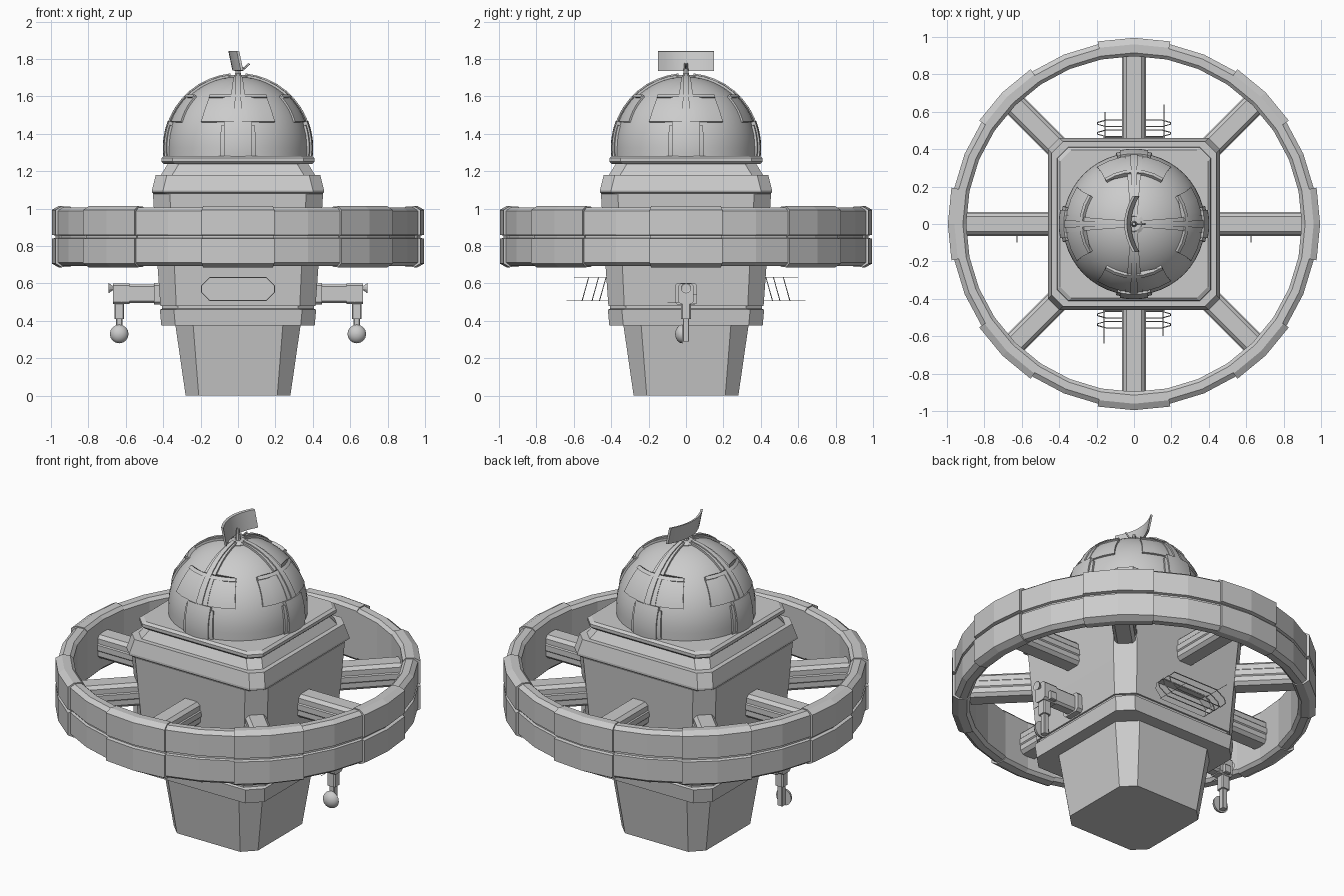
import bpy, bmesh
from math import sin, cos, pi, radians
from mathutils import Matrix, Vector

if "Cube" in bpy.data.objects:
    bpy.data.objects.remove(bpy.data.objects["Cube"])


def loft(name, rings, closed=False, smooth=False, mat=None):
    """Skin a list of equal-length point loops; caps the ends unless closed."""
    bm = bmesh.new()
    vs = [[bm.verts.new(p) for p in r] for r in rings]
    n, m = len(vs), len(vs[0])
    for i in range(n if closed else n - 1):
        a, b = vs[i], vs[(i + 1) % n]
        for j in range(m):
            k = (j + 1) % m
            bm.faces.new((a[j], a[k], b[k], b[j]))
    if not closed:
        bm.faces.new(vs[0][::-1])
        bm.faces.new(vs[-1])
    if mat:
        bm.transform(mat)
    bmesh.ops.recalc_face_normals(bm, faces=bm.faces[:])
    me = bpy.data.meshes.new(name)
    bm.to_mesh(me)
    bm.free()
    ob = bpy.data.objects.new(name, me)
    bpy.context.collection.objects.link(ob)
    if smooth:
        bpy.ops.object.select_all(action='DESELECT')
        ob.select_set(True)
        bpy.context.view_layer.objects.active = ob
        bpy.ops.object.shade_smooth_by_angle(angle=radians(30))
    return ob


def octagon(a, b, c):
    """Rectangle a x b (half sizes) with corners cut by c."""
    q = [(a, b - c), (a - c, b)]
    return q + [(-x, y) for x, y in q[::-1]] + [(-x, -y) for x, y in q] + [(x, -y) for x, y in q[::-1]]


def hull(name, levels):
    return loft(name, [[(x, y, z) for x, y in octagon(h, h, c)] for z, h, c in levels])


def revolve(name, profile, n, mat=None, smooth=False):
    return loft(name, [[(r * cos(2 * pi * i / n), r * sin(2 * pi * i / n), h) for i in range(n)]
                       for r, h in profile], smooth=smooth, mat=mat)


def beam(name, a, b, c, start, end, mat=None):
    """Chamfered bar along x; half sizes a (y) and b (z)."""
    return loft(name, [[(x, y, z) for y, z in octagon(a, b, c)] for x in (start, end)], mat=mat)


def wire(name, pts, cyclic=False, r=0.003):
    cu = bpy.data.curves.new(name, 'CURVE')
    cu.dimensions = '3D'
    cu.bevel_depth = r
    cu.bevel_resolution = 0
    cu.use_fill_caps = True
    sp = cu.splines.new('POLY')
    sp.points.add(len(pts) - 1)
    for p, co in zip(sp.points, pts):
        p.co = (*co, 1)
    sp.use_cyclic_u = cyclic
    ob = bpy.data.objects.new(name, cu)
    bpy.context.collection.objects.link(ob)
    return ob


# Stacked square hull with cut corners
hull("lower_pedestal", [(0, .28, .07), (.38, .335, .095)])
hull("lower_collar", [(.375, .41, .075), (.46, .418, .075), (.465, .405, .085), (.482, .405, .085)])
main = hull("main_hull", [(.48, .415, .085), (.69, .43, .09), (1.08, .455, .09)])
hull("upper_collar", [(1.078, .448, .065), (1.088, .46, .06), (1.1, .46, .06), (1.18, .44, .06)])
hull("shoulder", [(1.18, .412, .06), (1.24, .375, .06)])
hull("dome_deck", [(1.238, .395, .06), (1.252, .41, .06), (1.27, .41, .06), (1.282, .395, .06)])

# Front and back bays: octagonal recess, tilted rail frames and needles
for s, side in ((-1, "front"), (1, "back")):
    bay = octagon(.195, .062, .045)
    cut = loft(side + "_bay_cutter", [[(x, s * y, .57 + z) for x, z in bay] for y in (.375, .6)])
    cut.hide_render = True
    cut.hide_set(True)
    mod = main.modifiers.new(side + "_bay", 'BOOLEAN')
    mod.object = cut
    mod.solver = 'EXACT'
    for i, y in enumerate((.538, .485, .445)):
        wire(f"{side}_bay_rail_{i}", [(x, s * (y - z * .28), .57 + z) for x, z in bay], True)
    for x, z, y in ((-.16 * -s, .51, .64), (.155 * -s, .63, .60)):
        wire(side + "_bay_needle", [(x, s * .40, z), (x, s * y, z)], r=.002)

# Habitat ring: grooved section, 32 sides, with raised plates over each spoke
SECTION = [(.897, .712), (.915, .695), (.955, .693), (.98, .712), (.98, .84), (.966, .844),
           (.966, .856), (.98, .86), (.98, .988), (.955, 1.007), (.915, 1.005), (.897, .988)]


def sweep(name, section, a0, n, closed=False):
    step = 2 * pi / 32
    return loft(name, [[(r * cos(a0 + i * step), r * sin(a0 + i * step), z) for r, z in section]
                       for i in range(n)], closed)


sweep("ring", SECTION, 0, 32, True)
plate = [(.94 + (r - .94) * 1.38 if r > .94 else r, .85 + (z - .85) * 1.04) for r, z in SECTION]
for k in range(8):
    a = k * pi / 4
    sweep(f"ring_plate_{k}", plate, a - pi / 16, 3)
    # Spokes with a wider belt along the middle
    turn = Matrix.Translation((0, 0, .85)) @ Matrix.Rotation(a, 4, 'Z')
    beam(f"spoke_{k}", .058, .07, .018, .38, .91, turn)
    beam(f"spoke_belt_{k}", .064, .022, .006, .38, .91, turn)

# Dome
R, CZ = .38, 1.325
prof = [(R, 1.27)] + [(R * cos(e), CZ + R * sin(e)) for e in (radians(88 * i / 16) for i in range(17))]
revolve("dome", prof, 48, smooth=True)
revolve("dome_cap", [(.055, 1.69), (.055, 1.705), (.035, 1.715)], 16)


def dome_patch(name, az, w0, w1, e0, e1, lift, n=8):
    """Raised curved plate on the dome; w0/w1 are half widths at the bottom/top."""
    rings = []
    for i in range(n + 1):
        t = i / n
        e, w = radians(e0 + (e1 - e0) * t), (w0 + (w1 - w0) * t) / (R * cos(radians(e0 + (e1 - e0) * t)))
        def row(r, order):
            return [(r * cos(e) * cos(az + w * u), r * cos(e) * sin(az + w * u), CZ + r * sin(e)) for u in order]
        us = [-1, -.67, -.33, 0, .33, .67, 1]
        rings.append(row(R - .01, us) + row(R + lift, us[::-1]))
    return loft(name, rings, smooth=True)


for k in range(4):
    a = k * pi / 2
    dome_patch(f"dome_rib_{k}", a, .05, .018, 15, 84, .013)
    dome_patch(f"dome_rib_ridge_{k}", a, .02, .01, 15, 84, .02)
    dome_patch(f"dome_rib_foot_{k}", a, .072, .072, -7, 21, .022)
    for s in (-1, 1):
        dome_patch(f"dome_foot_flange_{k}", a + s * .2, .02, .015, -7, 18, .012)
    dome_patch(f"dome_panel_{k}", a, .204, .157, 21, 44.5, .010)
    dome_patch(f"dome_panel_lip_{k}", a, .157, .152, 43, 46, .018, 2)

# Roof scanner: curved reflector, mast and feed
ref = []
for i in range(9):
    y = -.15 + .3 * i / 8
    x = -.03 + .045 * (y / .15) ** 2
    ref.append([(x, y, 1.74), (x + .014, y, 1.737), (x - .008, y, 1.84), (x - .022, y, 1.843)])
loft("scanner_reflector", ref, smooth=True)
revolve("scanner_mast", [(.018, 1.70), (.014, 1.73), (.009, 1.78)], 8)
wire("scanner_feed_arm", [(-.01, 0, 1.755), (.035, 0, 1.75), (.06, 0, 1.775)], r=.006)

# Side arms with hanging dishes
for s, side in ((-1, "left"), (1, "right")):
    m = Matrix.Scale(s, 4, (1, 0, 0))
    up = m @ Matrix.Translation((0, 0, .545))
    beam(side + "_arm_base", .06, .058, .015, .39, .45, up)
    beam(side + "_arm", .037, .05, .012, .42, .59, up)
    beam(side + "_arm_head", .04, .056, .012, .58, .668, up)
    out = m @ Matrix.Translation((.665, 0, .575)) @ Matrix.Rotation(pi / 2, 4, 'Y')
    revolve(side + "_arm_horn", [(.008, 0), (.028, .028), (.02, .024)], 10, out)
    hang = m @ Matrix.Translation((.635, 0, 0)) @ Matrix.Rotation(pi / 2, 4, 'Y')
    # bars along -z after rotation
    beam(side + "_strut_upper", .026, .026, .006, -.50, -.41, hang)
    beam(side + "_strut_lower", .017, .017, .004, -.42, -.29, hang)
    bowl = m @ Matrix.Translation((.635, -.02, .33)) @ Matrix.Rotation(pi / 2, 4, 'X')
    revolve(side + "_dish", [(.05 * cos(t), .038 * sin(t)) for t in (radians(v) for v in (0, 20, 40, 60, 75, 88))],
            16, bowl, True)
    wire(side + "_arm_needle", [(s * .625, -.03, .50), (s * .625, -.10, .50)], r=.002)
    beam(side + "_arm_box", .012, .025, .004, .60, .64, m @ Matrix.Translation((0, .047, .515)))
